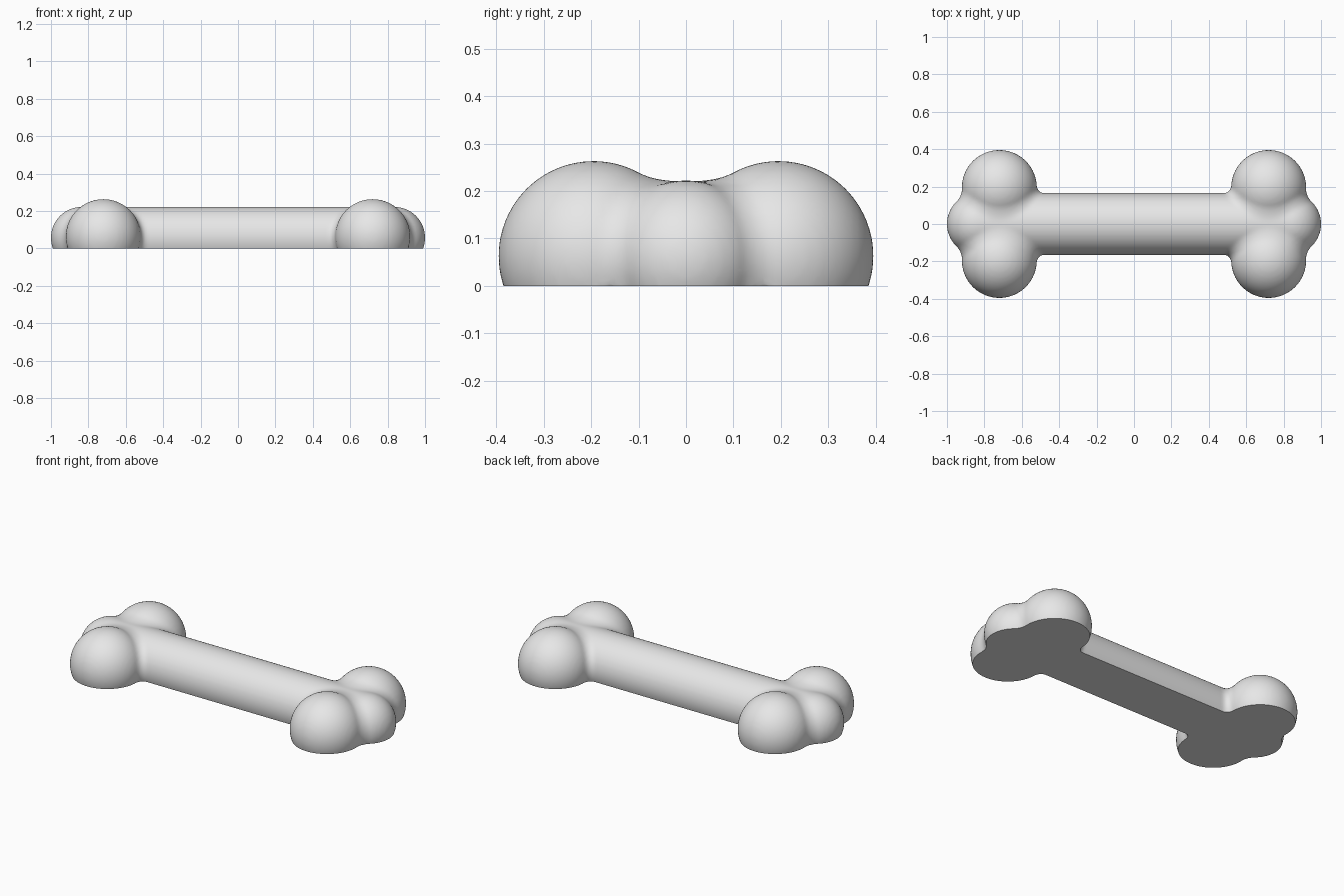
import bpy
import bmesh
import math
from mathutils import Matrix, Vector

if "Cube" in bpy.data.objects:
    bpy.data.objects.remove(bpy.data.objects["Cube"])

SHAFT_R, SHAFT_HALF, SHAFT_Z = 0.165, 0.835, 0.057
KNOB_R, KNOB = 0.2, Vector((0.72, 0.195, 0.063))
FILLET = 0.042


def bone_distance(p):
    """Distance to a rounded shaft and four knobs, joined by a round fillet."""
    x, y, z = abs(p.x), abs(p.y), p.z
    shaft = math.hypot(max(x - SHAFT_HALF, 0), y, z - SHAFT_Z) - SHAFT_R
    knob = math.hypot(x - KNOB.x, y - KNOB.y, z - KNOB.z) - KNOB_R
    blend = math.hypot(max(FILLET - shaft, 0), max(FILLET - knob, 0))
    return max(FILLET, min(shaft, knob)) - blend


def settle(p):
    """Move a point onto the filleted surface."""
    step = 0.001
    axes = [Vector(a) * step for a in ((1, 0, 0), (0, 1, 0), (0, 0, 1))]
    for _ in range(4):
        d = bone_distance(p)
        slope = Vector([(bone_distance(p + a) - d) / step for a in axes])
        p = p - slope * (d / max(slope.length_squared, 0.2))
    return p


def cut_below(bm, height):
    geom = bm.verts[:] + bm.edges[:] + bm.faces[:]
    bmesh.ops.bisect_plane(bm, geom=geom, plane_co=(0, 0, height),
                           plane_no=(0, 0, 1), clear_inner=True)


# Rough body: shaft with round ends and four knobs
bm = bmesh.new()
bmesh.ops.create_cone(bm, cap_ends=True, segments=48, radius1=SHAFT_R, radius2=SHAFT_R,
                      depth=2 * SHAFT_HALF,
                      matrix=Matrix.Translation((0, 0, SHAFT_Z)) @ Matrix.Rotation(math.pi / 2, 4, "Y"))
for sx in (-1, 1):
    balls = [((sx * SHAFT_HALF, 0, SHAFT_Z), SHAFT_R)]
    balls += [((sx * KNOB.x, sy * KNOB.y, KNOB.z), KNOB_R) for sy in (-1, 1)]
    for centre, radius in balls:
        bmesh.ops.create_icosphere(bm, subdivisions=4, radius=radius,
                                   matrix=Matrix.Translation(centre))
mesh = bpy.data.meshes.new("bone")
bm.to_mesh(mesh)
bm.free()
bone = bpy.data.objects.new("bone", mesh)
bpy.context.collection.objects.link(bone)

# Merge the pieces into one skin
remesh = bone.modifiers.new("merge", "REMESH")
remesh.mode = "VOXEL"
remesh.voxel_size = 0.014
evaluated = bone.evaluated_get(bpy.context.evaluated_depsgraph_get())
skin = bpy.data.meshes.new_from_object(evaluated)
bone.modifiers.clear()

# Round the joints, then slice the base flat and close it
bm = bmesh.new()
bm.from_mesh(skin)
cut_below(bm, -0.04)
for v in bm.verts:
    v.co = settle(v.co)
cut_below(bm, 0)
bmesh.ops.remove_doubles(bm, verts=bm.verts[:], dist=0.003)
for v in bm.verts:
    if v.co.z < 0.003:
        v.co.z = 0
bmesh.ops.holes_fill(bm, edges=[e for e in bm.edges if e.is_boundary], sides=0)
bmesh.ops.recalc_face_normals(bm, faces=bm.faces[:])
bm.to_mesh(skin)
bm.free()
bone.data = skin
skin.name = "bone"

# Single grey colour
grey = bpy.data.materials.new("light grey")
grey.use_nodes = True
grey.diffuse_color = (0.8, 0.8, 0.8, 1)
grey.node_tree.nodes["Principled BSDF"].inputs["Base Color"].default_value = (0.8, 0.8, 0.8, 1)
skin.materials.clear()
skin.materials.append(grey)

bpy.ops.object.select_all(action="DESELECT")
bone.select_set(True)
bpy.context.view_layer.objects.active = bone
bpy.ops.object.shade_smooth_by_angle(angle=math.radians(40))
